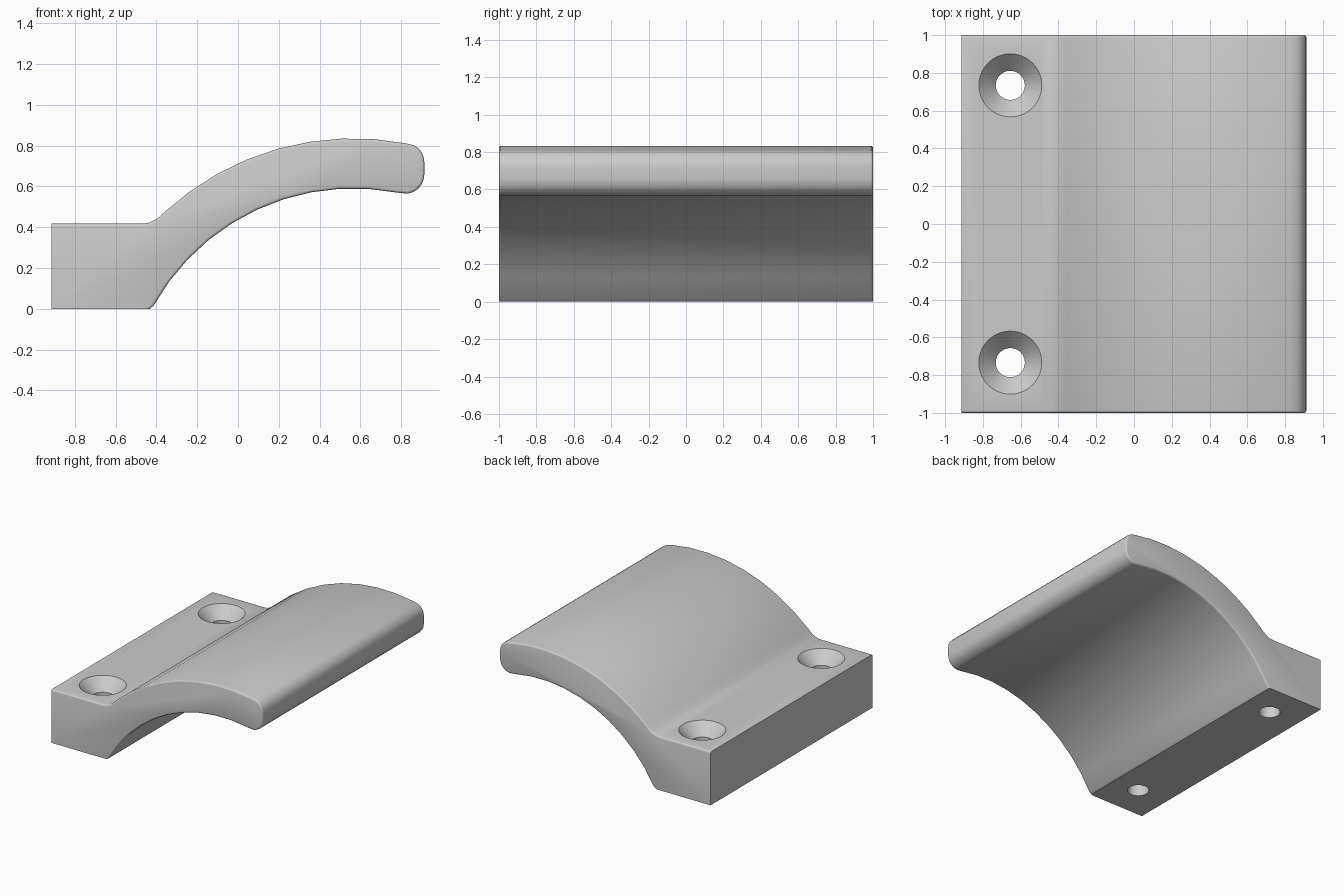
import bpy, bmesh, math
from mathutils import Vector

if "Cube" in bpy.data.objects:
    bpy.data.objects.remove(bpy.data.objects["Cube"])

CX, CZ, R_IN, R_OUT = 0.565, -0.53, 1.12, 1.365   # shared centre of both arcs
HALF = 1.0
BLOCK_TOP = 0.417


def arc(cx, cz, r, a0, a1, n):
    """Points on an arc; angles in degrees measured clockwise from straight up."""
    pts = []
    for i in range(n + 1):
        a = math.radians(a0 + (a1 - a0) * i / n)
        pts.append((cx + r * math.sin(a), cz + r * math.cos(a)))
    return pts


def make_object(name, bm):
    bmesh.ops.recalc_face_normals(bm, faces=bm.faces)
    mesh = bpy.data.meshes.new(name)
    bm.to_mesh(mesh)
    bm.free()
    ob = bpy.data.objects.new(name, mesh)
    bpy.context.collection.objects.link(ob)
    return ob


# Side profile: block, fillet, outer arc, rounded tip, inner arc
profile = [(-0.913, 0), (-0.913, BLOCK_TOP)]
profile += [(-0.476, BLOCK_TOP), (-0.438, 0.421), (-0.399, 0.439)]
profile += arc(CX, CZ, R_OUT, -42.5, 10.95, 8)
profile += arc(0.823, 0.72, 0.09, 26, 90, 4)
profile += arc(0.818, 0.658, 0.095, 90, 172, 5)
profile += arc(CX, CZ, R_IN, 10.95, -60.8, 10)
profile += [(-0.432, 0)]

bm = bmesh.new()
face = bm.faces.new([bm.verts.new((x, -HALF, z)) for x, z in profile])
ext = bmesh.ops.extrude_face_region(bm, geom=[face])
bmesh.ops.translate(bm, vec=(0, 2 * HALF, 0),
                    verts=[v for v in ext["geom"] if isinstance(v, bmesh.types.BMVert)])
bmesh.ops.recalc_face_normals(bm, faces=bm.faces)

# Soften the end edges, leaving the mounting face and back face sharp
ends = []
for e in bm.edges:
    a, b = e.verts
    same_end = abs(a.co.y - b.co.y) < 1e-4
    flat_back = a.co.x < -0.91 and b.co.x < -0.91
    flat_base = a.co.z < 1e-4 and b.co.z < 1e-4
    if same_end and not flat_back and not flat_base:
        ends.append(e)
bmesh.ops.bevel(bm, geom=ends, offset=0.013, segments=3, profile=0.5, affect='EDGES')
bracket = make_object("curved_handle", bm)

# Countersunk screw holes, cut with one lathed cutter shape per hole
SEG = 40
hole = [(0.077, -0.1), (0.077, BLOCK_TOP - 0.09), (0.187, BLOCK_TOP + 0.02)]
bm = bmesh.new()
for y in (-0.734, 0.734):
    rings = []
    for r, z in hole:
        rings.append([bm.verts.new((-0.655 + r * math.cos(2 * math.pi * i / SEG),
                                    y + r * math.sin(2 * math.pi * i / SEG), z))
                      for i in range(SEG)])
    for lo, hi in zip(rings, rings[1:]):
        for i in range(SEG):
            j = (i + 1) % SEG
            bm.faces.new((lo[i], lo[j], hi[j], hi[i]))
    bm.faces.new(rings[0][::-1])
    bm.faces.new(rings[-1])
cutter = make_object("screw_hole_cutter", bm)
cutter.hide_render = True

mod = bracket.modifiers.new("screw_holes", 'BOOLEAN')
mod.operation = 'DIFFERENCE'
mod.solver = 'EXACT'
mod.object = cutter
bpy.context.view_layer.objects.active = bracket
bracket.select_set(True)
bpy.ops.object.modifier_apply(modifier=mod.name)
bpy.data.objects.remove(cutter)

# Smooth curves, crisp corners
bpy.ops.object.shade_smooth_by_angle(angle=math.radians(35))
